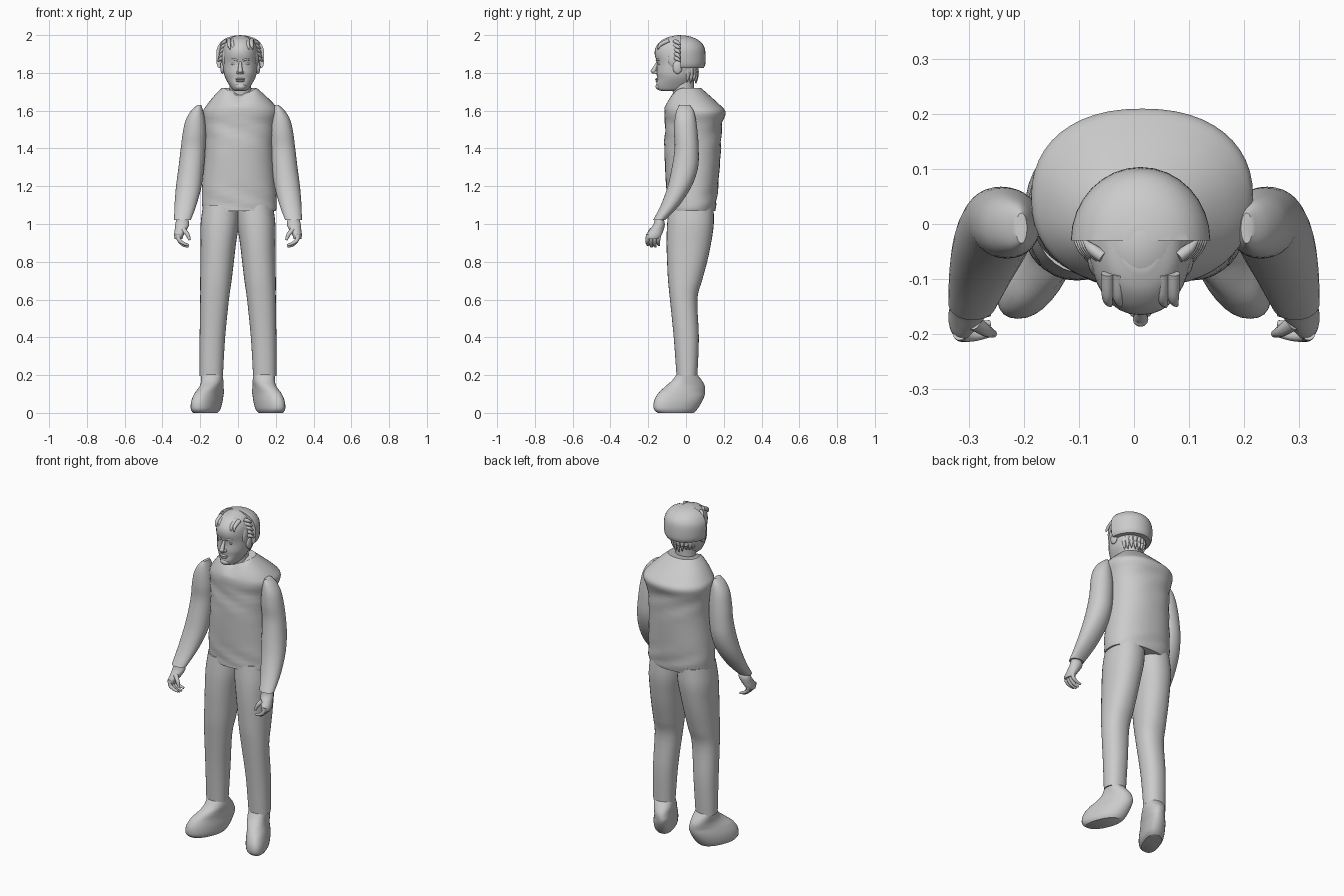
import bpy, bmesh, math, random
from mathutils import Vector

random.seed(4)
if "Cube" in bpy.data.objects:
    bpy.data.objects.remove(bpy.data.objects["Cube"])

grey = bpy.data.materials.new("plain_grey")
grey.use_nodes = True
grey.diffuse_color = (0.6, 0.6, 0.6, 1)
grey.node_tree.nodes["Principled BSDF"].inputs["Base Color"].default_value = (0.6, 0.6, 0.6, 1)
CX = 0.012  # head axis


def finish(name, bm, angle=40):
    bmesh.ops.recalc_face_normals(bm, faces=bm.faces)
    me = bpy.data.meshes.new(name)
    bm.to_mesh(me)
    bm.free()
    me.materials.append(grey)
    ob = bpy.data.objects.new(name, me)
    bpy.context.collection.objects.link(ob)
    bpy.ops.object.select_all(action='DESELECT')
    ob.select_set(True)
    bpy.context.view_layer.objects.active = ob
    bpy.ops.object.shade_smooth_by_angle(angle=math.radians(angle))
    return ob


def smooth_rows(rows, steps):
    """Catmull-Rom interpolation between section rows."""
    rows = [Vector(r) for r in rows]
    ext = [rows[0]] + rows + [rows[-1]]
    out = []
    for i in range(len(rows) - 1):
        a, b, c, d = ext[i:i + 4]
        for k in range(steps):
            t = k / steps
            out.append(0.5 * (2 * b + (c - a) * t + (2 * a - 5 * b + 4 * c - d) * t * t
                              + (3 * b - a - 3 * c + d) * t ** 3))
    return out + [rows[-1]]


def skin(bm, rings):
    n = len(rings[0])
    for a, b in zip(rings, rings[1:]):
        for i in range(n):
            j = (i + 1) % n
            bm.faces.new((a[i], a[j], b[j], b[i]))
    bm.faces.new(rings[0])
    bm.faces.new(rings[-1])


def loft(rows, side=1, power=2.0, steps=4, sides=32):
    """Rows are (z, x0, x1, y0, y1) bounding boxes of rounded sections."""
    bm = bmesh.new()
    rings = []
    for z, x0, x1, y0, y1 in smooth_rows(rows, steps):
        ring = []
        for i in range(sides):
            a = math.tau * i / sides
            c, s = math.cos(a), math.sin(a)
            u = math.copysign(abs(c) ** (2 / power), c)
            v = math.copysign(abs(s) ** (2 / power), s)
            ring.append(bm.verts.new((side * ((x0 + x1) / 2 + u * (x1 - x0) / 2),
                                      (y0 + y1) / 2 + v * (y1 - y0) / 2, z)))
        rings.append(ring)
    skin(bm, rings)
    return bm


def tube(name, rows, side=1, sides=10):
    """Rows are (x, y, z, radius) along a path."""
    bm = bmesh.new()
    pts = smooth_rows(rows, 4)
    rings = []
    for i, p in enumerate(pts):
        d = (pts[min(i + 1, len(pts) - 1)] - pts[max(i - 1, 0)]).to_3d()
        q = d.to_track_quat('Z', 'Y')
        ring = []
        for k in range(sides):
            a = math.tau * k / sides
            co = p.to_3d() + q @ Vector((math.cos(a), math.sin(a), 0)) * p[3]
            ring.append(bm.verts.new((side * co.x, co.y, co.z)))
        rings.append(ring)
    skin(bm, rings)
    return finish(name, bm, 60)


def ball(name, centre, radii):
    bm = bmesh.new()
    bmesh.ops.create_uvsphere(bm, u_segments=24, v_segments=16, radius=1)
    for v in bm.verts:
        v.co = Vector(centre) + Vector([a * b for a, b in zip(v.co, radii)])
    return finish(name, bm)


# Sleeveless top: lower body, then the straight slope up to the collar
bm = loft([(1.07, -.18, .20, -.10, .155), (1.10, -.19, .205, -.10, .16),
           (1.20, -.19, .20, -.105, .17), (1.40, -.175, .19, -.115, .185),
           (1.52, -.18, .20, -.11, .19), (1.59, -.187, .217, -.115, .21),
           (1.63, -.165, .195, -.11, .18), (1.68, -.125, .145, -.09, .125),
           (1.72, -.085, .10, -.07, .08)], power=2.25, sides=48)
for v in bm.verts:
    # soft cloth folds and a V neckline
    if 1.1 < v.co.z < 1.55:
        v.co.y += .003 * math.sin(v.co.z * 60 + v.co.x * 25)
    if v.co.y < 0 and v.co.z > 1.62:
        v.co.z -= .05 * max(0, 1 - abs(v.co.x - CX) / .085) * (v.co.z - 1.62) / .1
finish("torso", bm)

for side, label in ((1, "left"), (-1, "right")):
    # Sleeve
    finish(label + "_arm", loft(
        [(1.63, .195, .215, -.035, .02), (1.60, .185, .248, -.05, .04),
         (1.55, .175, .277, -.06, .053), (1.48, .17, .293, -.063, .062),
         (1.40, .173, .303, -.06, .067), (1.30, .18, .315, -.075, .064),
         (1.20, .193, .328, -.097, .03), (1.10, .22, .336, -.133, -.035),
         (1.02, .25, .338, -.175, -.11)], side, 2.1))
    # Trouser leg
    finish(label + "_leg", loft(
        [(.195, .08, .203, -.05, .06), (.40, .068, .203, -.065, .068),
         (.60, .048, .200, -.085, .06), (.70, .034, .200, -.095, .085),
         (.80, .022, .199, -.10, .112), (.90, .010, .198, -.103, .133),
         (1.0, -.005, .198, -.10, .147), (1.10, -.01, .185, -.09, .145)], side, 2.2))
    # Shoe, splayed outward toward the toe
    bm = loft([(0, .115, .22, -.15, .04), (.02, .102, .23, -.17, .06),
               (.06, .098, .23, -.17, .085), (.10, .098, .22, -.15, .10),
               (.14, .093, .205, -.11, .10), (.17, .085, .20, -.075, .085),
               (.21, .083, .198, -.045, .055)], side, 2.3)
    for v in bm.verts:
        v.co.x -= side * .35 * (v.co.y + .04) * min(1, (.21 - v.co.z) / .1)
    finish(label + "_shoe", bm)
    # Hand: wrist and palm, curled fingers, thumb
    finish(label + "_palm", loft(
        [(1.03, .265, .325, -.165, -.12), (1.0, .258, .332, -.172, -.112),
         (.97, .27, .335, -.192, -.118), (.94, .288, .338, -.21, -.13),
         (.92, .295, .335, -.207, -.145)], side))
    for i in range(4):
        y = -.20 + .019 * i
        drop = .008 * (1.5 - abs(i - 1.5))
        tube(f"{label}_finger_{i + 1}",
             [(.318, y, .945, .012), (.312, y - .004, .915, .011),
              (.288, y - .004, .897 - drop, .009), (.262, y, .888 - drop, .006)], side)
    tube(label + "_thumb", [(.29, -.18, .97, .014), (.268, -.195, .945, .011),
                            (.256, -.20, .915, .007)], side)

# Neck and head
finish("neck", loft([(1.60, -.055, .08, -.06, .05), (1.70, -.046, .07, -.07, .042),
                     (1.78, -.045, .069, -.075, .045)]))
head = [(1.705, .03, -.13, -.04), (1.712, .042, -.15, .0), (1.735, .058, -.157, .03),
        (1.77, .078, -.153, .045), (1.80, .087, -.156, .055), (1.85, .092, -.154, .075),
        (1.90, .092, -.166, .088), (1.94, .086, -.158, .085), (1.975, .066, -.125, .06),
        (1.992, .035, -.085, .02)]
bm = loft([(z, CX - r, CX + r, y0, y1) for z, r, y0, y1 in head], power=2.15)
finish("head", bm)

# Face
tube("nose", [(CX, -.148, 1.862, .007), (CX, -.158, 1.84, .009),
              (CX, -.17, 1.815, .013), (CX, -.165, 1.797, .012)])
ball("nose_tip", (CX, -.173, 1.81), (.014, .014, .011))
ball("upper_lip", (CX, -.152, 1.767), (.026, .011, .006))
ball("lower_lip", (CX, -.152, 1.757), (.022, .010, .006))
ball("chin", (CX, -.143, 1.728), (.028, .018, .018))
for side, label in ((1, "left"), (-1, "right")):
    ball(label + "_eye", (CX + side * .034, -.135, 1.848), (.016, .014, .008))
    tube(label + "_brow", [(CX + side * .014, -.156, 1.866, .005),
                           (CX + side * .036, -.149, 1.873, .006),
                           (CX + side * .06, -.126, 1.866, .004)])
    ball(label + "_nostril", (CX + side * .013, -.157, 1.802), (.008, .012, .008))
    ball(label + "_ear", (CX + side * .094, -.045, 1.83), (.012, .025, .036))
    ball(label + "_sideburn", (CX + side * .08, -.06, 1.875), (.017, .035, .055))

# Hair: front cap, half shell behind the ears, nape and loose locks
ball("hair_cap", (CX, -.035, 1.90), (.097, .118, .10))
shell = [(1.825, .115, .124), (1.85, .125, .133), (1.915, .126, .132), (1.95, .113, .12),
         (1.975, .09, .093), (1.99, .06, .06), (1.998, .025, .025)]
bm = loft([(z, CX - rx, CX + rx, -.03 - ry, -.03 + ry) for z, rx, ry in shell])
cut = bmesh.ops.bisect_plane(bm, geom=bm.verts[:] + bm.edges[:] + bm.faces[:],
                             plane_co=(0, -.03, 0), plane_no=(0, -1, 0), clear_outer=True)
bmesh.ops.holes_fill(bm, edges=[e for e in bm.edges if e.is_boundary])
finish("hair_shell", bm)
ball("nape_hair", (CX, -.005, 1.81), (.082, .065, .055))
for i in range(9):
    a = math.pi * (i + .5) / 9
    x, y = CX + .068 * math.cos(a), -.005 + .058 * math.sin(a)
    tube(f"nape_lock_{i + 1}", [(x, y, 1.83, .013), (x, y + .004, 1.79, .011),
                                (x * .9, y, 1.755 + random.uniform(-.012, .012), .002)])
for side, label in ((1, "left"), (-1, "right")):
    for i in range(5):
        z = 1.865 + .022 * i
        x = .105 - .004 * i
        tube(f"{label}_temple_lock_{i + 1}",
             [(CX + side * (x - .02), -.06, z + .015, .011),
              (CX + side * x, -.045, z + .008, .010),
              (CX + side * (x + .014), -.03, z - random.uniform(0, .015), .003)])
for i in range(7):
    x = CX + .02 * (i - 3)
    tube(f"fringe_lock_{i + 1}", [(x, -.09, 1.972, .012), (x, -.135, 1.95, .010),
                                  (x + .006, -.152 + .25 * abs(x - CX) ** 1.5, 1.925, .003)])
